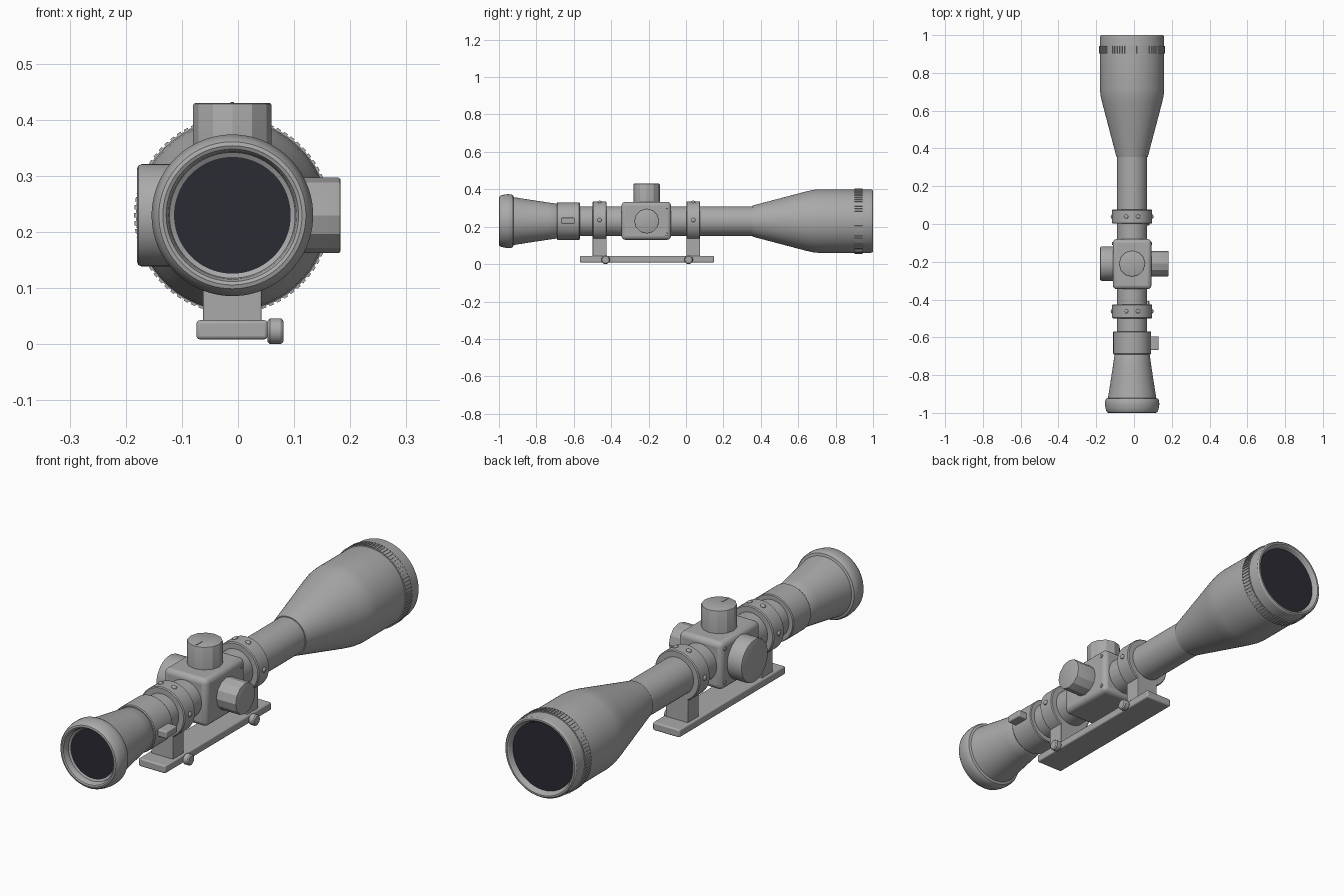
import bpy, bmesh, math
from mathutils import Vector, Matrix

if "Cube" in bpy.data.objects:
    bpy.data.objects.remove(bpy.data.objects["Cube"])

CX, CZ = -0.01, 0.23      # optical axis
TY = -0.21                # turret station
X, Y, Z = Vector((1, 0, 0)), Vector((0, 1, 0)), Vector((0, 0, 1))


def material(name, rgb):
    m = bpy.data.materials.new(name)
    m.use_nodes = True
    m.diffuse_color = (*rgb, 1)
    m.node_tree.nodes["Principled BSDF"].inputs["Base Color"].default_value = (*rgb, 1)
    return m


GREY = material("satin grey", (0.4, 0.4, 0.4))
GLASS = material("dark glass", (0.024, 0.024, 0.034))


def finish(name, bm, mat=GREY, bevel=0):
    bmesh.ops.recalc_face_normals(bm, faces=bm.faces)
    me = bpy.data.meshes.new(name)
    bm.to_mesh(me)
    bm.free()
    me.materials.append(mat)
    ob = bpy.data.objects.new(name, me)
    bpy.context.collection.objects.link(ob)
    if bevel:
        mod = ob.modifiers.new("rounded edges", "BEVEL")
        mod.width, mod.segments = bevel, 3
    bpy.ops.object.select_all(action="DESELECT")
    ob.select_set(True)
    bpy.context.view_layer.objects.active = ob
    bpy.ops.object.shade_smooth_by_angle(angle=math.radians(25))
    return ob


def lathe(name, profile, origin, axis=Y, segs=64, mat=GREY):
    """Turn (radius, distance) points about an axis and cap both ends."""
    bm = bmesh.new()
    frame = Matrix.Translation(origin) @ axis.to_track_quat("Z", "Y").to_matrix().to_4x4()
    rings = []
    for r, h in profile:
        rings.append([bm.verts.new(frame @ Vector((r * math.cos(a), r * math.sin(a), h)))
                      for a in (math.tau * i / segs for i in range(segs))])
    for a, b in zip(rings, rings[1:]):
        for i in range(segs):
            j = (i + 1) % segs
            bm.faces.new((a[i], a[j], b[j], b[i]))
    bm.faces.new(rings[0])
    bm.faces.new(rings[-1])
    return finish(name, bm, mat)


def knob(name, r, length, origin, axis, segs=48, edge=0.004):
    return lathe(name, [(r, 0), (r, length - edge), (r - edge * 0.3, length - edge * 0.3),
                        (r - edge, length)], origin, axis, segs)


def box(name, lo, hi, bevel=0.005):
    bm = bmesh.new()
    lo, hi = Vector(lo), Vector(hi)
    bmesh.ops.create_cube(bm, size=1, matrix=Matrix.Translation((lo + hi) / 2)
                          @ Matrix.Diagonal((*(hi - lo), 1)))
    return finish(name, bm, GREY, bevel)


def on_axis(y):
    return Vector((CX, y, CZ))


# Optical tube and objective bell
lathe("main_tube", [(0.079, -0.6), (0.079, 0.37)], on_axis(0))
lathe("objective_bell", [(0.07, 0.355), (0.083, 0.355), (0.1, 0.42), (0.158, 0.64),
                         (0.167, 0.68), (0.17, 0.71), (0.17, 0.985), (0.168, 0.995),
                         (0.163, 1.0), (0.156, 1.0), (0.151, 0.996), (0.142, 0.975)],
      on_axis(0), segs=96)
lathe("objective_lens", [(0.143, 0.97), (0.143, 0.98)], on_axis(0), segs=96, mat=GLASS)

# Knurled focus band
lathe("focus_band", [(0.165, 0.9), (0.172, 0.902), (0.172, 0.943), (0.165, 0.945)],
      on_axis(0), segs=96)
bm = bmesh.new()
TEETH = 76
for i in range(TEETH):
    turn = Matrix.Rotation(math.tau * i / TEETH, 4, "Y")
    bmesh.ops.create_cube(bm, size=1, matrix=Matrix.Translation(on_axis(0.9225)) @ turn
                          @ Matrix.Translation((0.17, 0, 0)) @ Matrix.Diagonal((0.01, 0.041, 0.008, 1)))
finish("focus_band_teeth", bm)

# Eyepiece with rounded rim and recessed lens
lathe("eyepiece", [(0.09, -0.685), (0.093, -0.69), (0.1, -0.74), (0.112, -0.82), (0.128, -0.922),
                   (0.138, -0.925), (0.143, -0.935), (0.144, -0.955), (0.141, -0.975),
                   (0.137, -0.99), (0.131, -0.998), (0.124, -1.0), (0.118, -0.997),
                   (0.114, -0.988), (0.112, -0.972), (0.102, -0.966)], on_axis(0), segs=80)
lathe("eyepiece_lens", [(0.104, -0.96), (0.104, -0.969)], on_axis(0), segs=80, mat=GLASS)

# Magnification ring and its lever
lathe("power_ring", [(0.075, -0.69), (0.097, -0.69), (0.1, -0.686), (0.1, -0.572),
                     (0.097, -0.568), (0.075, -0.568)], on_axis(0))
box("power_lever", (0.07, -0.668, 0.217), (0.13, -0.595, 0.248))

# Turret housing
box("turret_housing", (-0.112, -0.345, 0.13), (0.092, -0.08, 0.333), 0.02)
for side in (-1, 1):
    for z in (0.16, 0.303):
        knob("housing_screw", 0.008, 0.006, (CX + side * 0.1, -0.103, z), X * side, 16, 0.002)

# Adjustment turrets: faceted on top and left, round on the right
knob("elevation_turret", 0.07, 0.105, (CX, TY, 0.325), Z, 12)
box("elevation_mark", (CX - 0.003, TY - 0.06, 0.428), (CX + 0.003, TY - 0.02, 0.432), 0)
knob("windage_turret", 0.067, 0.1, (0.083, TY, CZ), X, 12)
knob("side_focus_turret", 0.091, 0.075, (-0.105, TY, CZ), -X, 64, 0.008)

# Mount rings, pedestals, ring screws and clamp nuts
for label, y, nut_y in (("front", -0.462, -0.43), ("rear", 0.039, 0.014)):
    h = 0.037
    lathe(label + "_mount_ring", [(0.075, y - h), (0.102, y - h), (0.106, y - h + 0.004),
                                  (0.106, y + h - 0.004), (0.102, y + h), (0.075, y + h)], on_axis(0))
    box(label + "_pedestal", (-0.062, y - h, 0.035), (0.042, y + h, 0.165), 0.003)
    for deg in (3, 73, 107, 177):
        out = Vector((math.cos(math.radians(deg)), 0, math.sin(math.radians(deg))))
        lathe(label + "_ring_screw", [(0.011, 0), (0.011, 0.008), (0.009, 0.011), (0.005, 0.013)],
              on_axis(y) + out * 0.1, out, 16)
    lathe(label + "_clamp_nut", [(0.019, 0), (0.023, 0.004), (0.023, 0.023), (0.021, 0.026),
                                 (0.018, 0.028)], (0.053, nut_y, 0.0235), X, 32)
    knob(label + "_clamp_bolt", 0.01, 0.03, (0.035, nut_y, 0.0235), X, 16)

# Base rail
box("base_rail", (-0.074, -0.567, 0.009), (0.053, 0.15, 0.043), 0.006)
